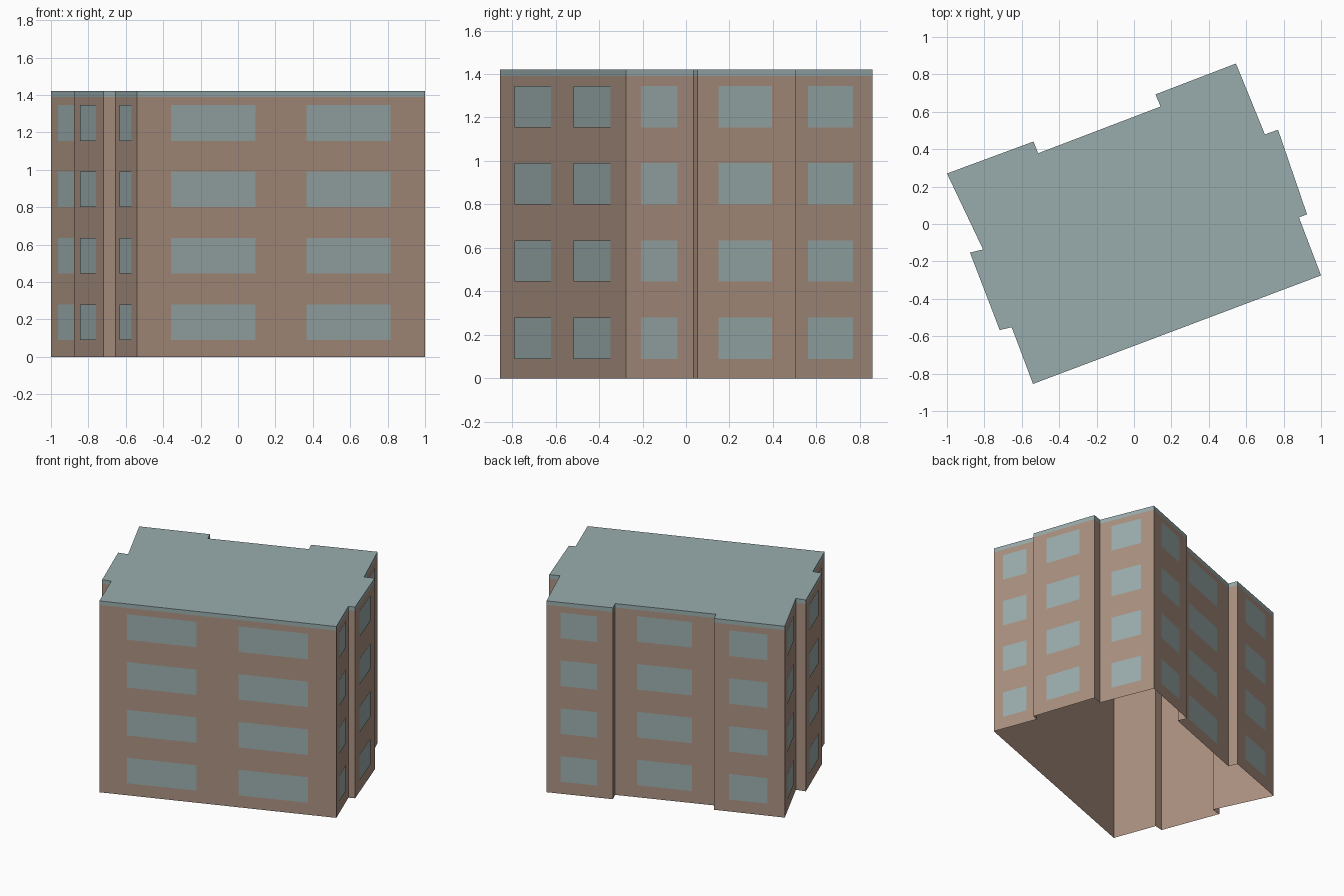
import bpy
import bmesh
from mathutils import Vector

cube = bpy.data.objects.get("Cube")
if cube:
    bpy.data.objects.remove(cube, do_unlink=True)

HEIGHT = 1.42
BAND = 1.39
STOREYS = 4
STOREY_STEP = 0.355
SILL, WINDOW_HEIGHT = 0.09, 0.19

# Footprint corners, anticlockwise from the front corner
FOOTPRINT = [Vector((x, y, 0)) for x, y in [
    (-0.54, -0.855), (1.0, -0.275), (0.882, 0.035), (0.925, 0.052),
    (0.77, 0.504), (0.70, 0.479), (0.545, 0.858), (0.115, 0.693),
    (0.142, 0.628), (-0.513, 0.378), (-0.537, 0.441), (-1.0, 0.27),
    (-0.807, -0.136), (-0.877, -0.153), (-0.718, -0.567), (-0.654, -0.552)]]


def material(name, rgb):
    linear = [((c / 255 + 0.055) / 1.055) ** 2.4 for c in rgb] + [1]
    mat = bpy.data.materials.new(name)
    mat.use_nodes = True
    mat.diffuse_color = linear
    mat.node_tree.nodes["Principled BSDF"].inputs["Base Color"].default_value = linear
    return mat


def make_object(name, bm, mat):
    mesh = bpy.data.meshes.new(name)
    bm.to_mesh(mesh)
    bm.free()
    mesh.materials.append(mat)
    obj = bpy.data.objects.new(name, mesh)
    bpy.context.collection.objects.link(obj)
    return obj


def upright_quad(bm, a, b, low, high):
    up_low, up_high = Vector((0, 0, low)), Vector((0, 0, high))
    bm.faces.new([bm.verts.new(p) for p in
                  (a + up_low, b + up_low, b + up_high, a + up_high)])


def wall_ring(name, low, high, mat):
    bm = bmesh.new()
    for i, a in enumerate(FOOTPRINT):
        upright_quad(bm, a, FOOTPRINT[(i + 1) % len(FOOTPRINT)], low, high)
    bmesh.ops.remove_doubles(bm, verts=bm.verts[:], dist=0.0001)
    return make_object(name, bm, mat)


brick = material("brown wall", (171, 145, 128))
glass = material("grey blue glass", (156, 173, 173))
roofing = material("grey teal roof", (153, 172, 173))

# Walls, open underneath, with the roof-coloured edge above them
wall_ring("outer_walls", 0, BAND, brick)
wall_ring("roof_edge", BAND, HEIGHT, roofing)

# Flat roof
bm = bmesh.new()
bm.faces.new([bm.verts.new(p + Vector((0, 0, HEIGHT))) for p in FOOTPRINT])
make_object("flat_roof", bm, roofing)

# Window panes: two columns on the long front, one on every other full wall
bm = bmesh.new()
for i, a in enumerate(FOOTPRINT):
    b = FOOTPRINT[(i + 1) % len(FOOTPRINT)]
    along = b - a
    if along.length < 0.2:
        continue
    spans = [(0.117, 0.41), (0.588, 0.88)] if along.length > 1 else [(0.215, 0.76)]
    outward = along.cross(Vector((0, 0, 1))).normalized() * 0.003
    for start, end in spans:
        for storey in range(STOREYS):
            low = SILL + storey * STOREY_STEP
            upright_quad(bm, a + along * start + outward, a + along * end + outward,
                         low, low + WINDOW_HEIGHT)
make_object("window_panes", bm, glass)
